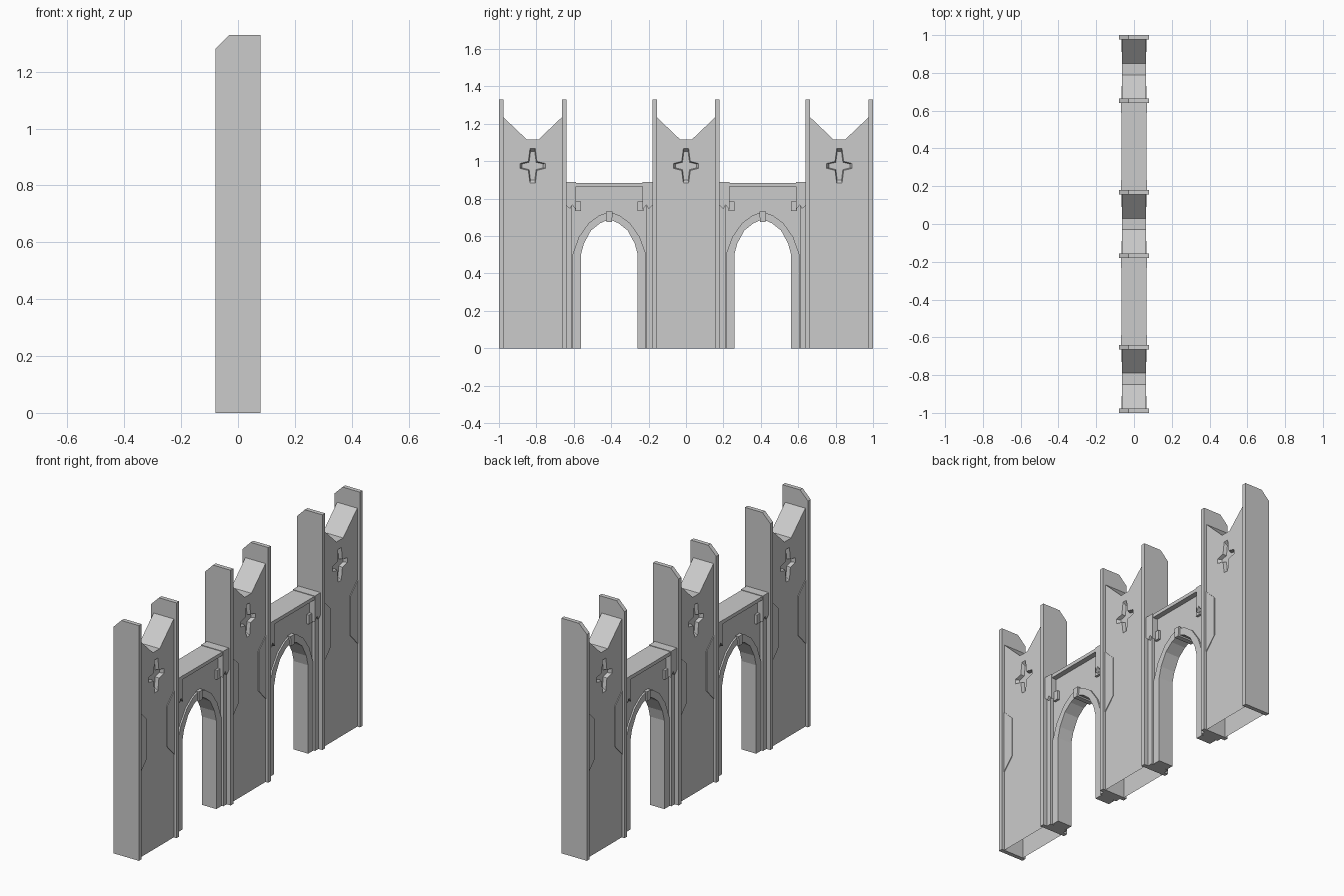
import bpy, bmesh
from mathutils import Vector

cube = bpy.data.objects.get("Cube")
if cube:
    bpy.data.objects.remove(cube, do_unlink=True)

stone = bpy.data.materials.new("grey_stone")
stone.use_nodes = True
grey = (0.6, 0.6, 0.6, 1)
stone.diffuse_color = grey
stone.node_tree.nodes["Principled BSDF"].inputs["Base Color"].default_value = grey


def prism(name, pts, spans, at=0.0, shrink=1.0, pivot=(0, 0)):
    """Extrude a (y, z) outline along x for each (x0, x1) span; the x1 end may taper."""
    bm = bmesh.new()
    for x0, x1 in spans:
        near = [bm.verts.new((x0, y + at, z)) for y, z in pts]
        far = [bm.verts.new((x1, pivot[0] + (y - pivot[0]) * shrink + at,
                             pivot[1] + (z - pivot[1]) * shrink)) for y, z in pts]
        bm.faces.new(near)
        bm.faces.new(far[::-1])
        for i in range(len(pts)):
            j = (i + 1) % len(pts)
            bm.faces.new((near[j], near[i], far[i], far[j]))
    bmesh.ops.recalc_face_normals(bm, faces=bm.faces)
    mesh = bpy.data.meshes.new(name)
    bm.to_mesh(mesh)
    bm.free()
    mesh.materials.append(stone)
    obj = bpy.data.objects.new(name, mesh)
    bpy.context.collection.objects.link(obj)
    return obj


def both(x0, x1):
    return [(x0, x1), (-x0, -x1)]


def rect(y0, y1, z0, z1):
    return [(y0, z0), (y1, z0), (y1, z1), (y0, z1)]


def flip(pts, side):
    return [(y * side, z) for y, z in pts]


def symmetric(half):
    """Mirror a half outline across y = 0 into an open path."""
    return half + [(-y, z) for y, z in reversed(half) if y != 0]


BODY = 0.063
HALF = 0.18
FIN = 0.024
STAR_Z = 0.975


def fin(name, y0):
    # upright slab with one clipped top corner
    outline = [(-0.08, 0), (0.08, 0), (0.08, 1.33), (-0.03, 1.33), (-0.08, 1.28)]
    obj = prism(name, outline, [(0, FIN)])
    for v in obj.data.vertices:
        v.co = Vector((v.co.y, y0 + v.co.x, v.co.z))
    obj.data.flip_normals()


def tower(at, tag):
    edge = HALF - FIN
    body = prism(tag + "_tower_body",
                 symmetric([(edge, 0), (edge, 1.235), (0.03, 1.115)]),
                 [(-BODY, BODY)], at)
    # four-pointed star recess on both faces
    quarter = [(0.068, 0.013), (0.023, 0.024), (0.014, 0.093)]
    upper = symmetric(quarter)
    star = [(y, STAR_Z + z) for y, z in upper + [(-y, -z) for y, z in upper]]
    cutter = prism("star_cutter", star, both(BODY + 0.0005, BODY - 0.02), at,
                   0.82, (0, STAR_Z))
    cutter.hide_render = True
    mod = body.modifiers.new("star_recess", "BOOLEAN")
    mod.operation = "DIFFERENCE"
    mod.solver = "EXACT"
    mod.object = cutter
    bpy.context.view_layer.objects.active = body
    bpy.ops.object.modifier_apply(modifier=mod.name)
    bpy.data.objects.remove(cutter, do_unlink=True)
    # open underside
    bm = bmesh.new()
    bm.from_mesh(body.data)
    base = [f for f in bm.faces if all(v.co.z < 0.001 for v in f.verts)]
    bmesh.ops.delete(bm, geom=base, context="FACES")
    bm.to_mesh(body.data)
    bm.free()
    # raised side panels and edge fins
    panel = [(edge, 0.47), (0.09, 0.54), (0.09, 0.765), (edge, 0.83)]
    for side, word in ((-1, "front"), (1, "back")):
        prism(f"{tag}_{word}_panel", flip(panel, side), both(BODY, BODY + 0.004), at)
        fin(f"{tag}_{word}_fin", at + (-HALF if side < 0 else edge))


def gateway(at, tag):
    span = 0.232
    inner = symmetric([(0.152, 0), (0.152, 0.5), (0.136, 0.56), (0.098, 0.63),
                       (0.05, 0.668), (0, 0.69)])
    outer = symmetric([(0.197, 0), (0.197, 0.5), (0.163, 0.595), (0.11, 0.67),
                       (0.055, 0.71), (0, 0.73)])
    box = symmetric([(span, 0), (span, 0.87)])
    # wall with pointed opening, and its arch trim
    prism(tag + "_arch_wall", box + inner[::-1], [(-0.036, 0.036)], at)
    prism(tag + "_arch_trim", outer + inner[::-1], [(-0.045, 0.045)], at)
    prism(tag + "_keystone", [(-0.014, 0.675), (0.014, 0.675), (0.018, 0.73), (-0.018, 0.73)],
          [(-0.055, 0.055)], at)
    # overhanging coping
    prism(tag + "_coping", rect(-span, span, 0.865, 0.885), [(-0.066, 0.066)], at)
    cap = [(0.178, 0.888), (span, 0.888), (span, 0.765), (0.21, 0.745),
           (0.198, 0.767), (0.178, 0.74)]
    for side, word in ((-1, "front"), (1, "back")):
        prism(f"{tag}_{word}_cap", flip(cap, side), [(-0.069, 0.069)], at)
        prism(f"{tag}_{word}_pilaster", flip(rect(0.2, span, 0, 0.77), side),
              [(-0.055, 0.055)], at)
        prism(f"{tag}_{word}_block", flip(rect(0.152, 0.184, 0.733, 0.785), side),
              both(0.03, 0.05), at)


for centre, label in ((-0.82, "front"), (0, "middle"), (0.82, "back")):
    tower(centre, label)
for centre, label in ((-0.41, "front"), (0.41, "back")):
    gateway(centre, label)
